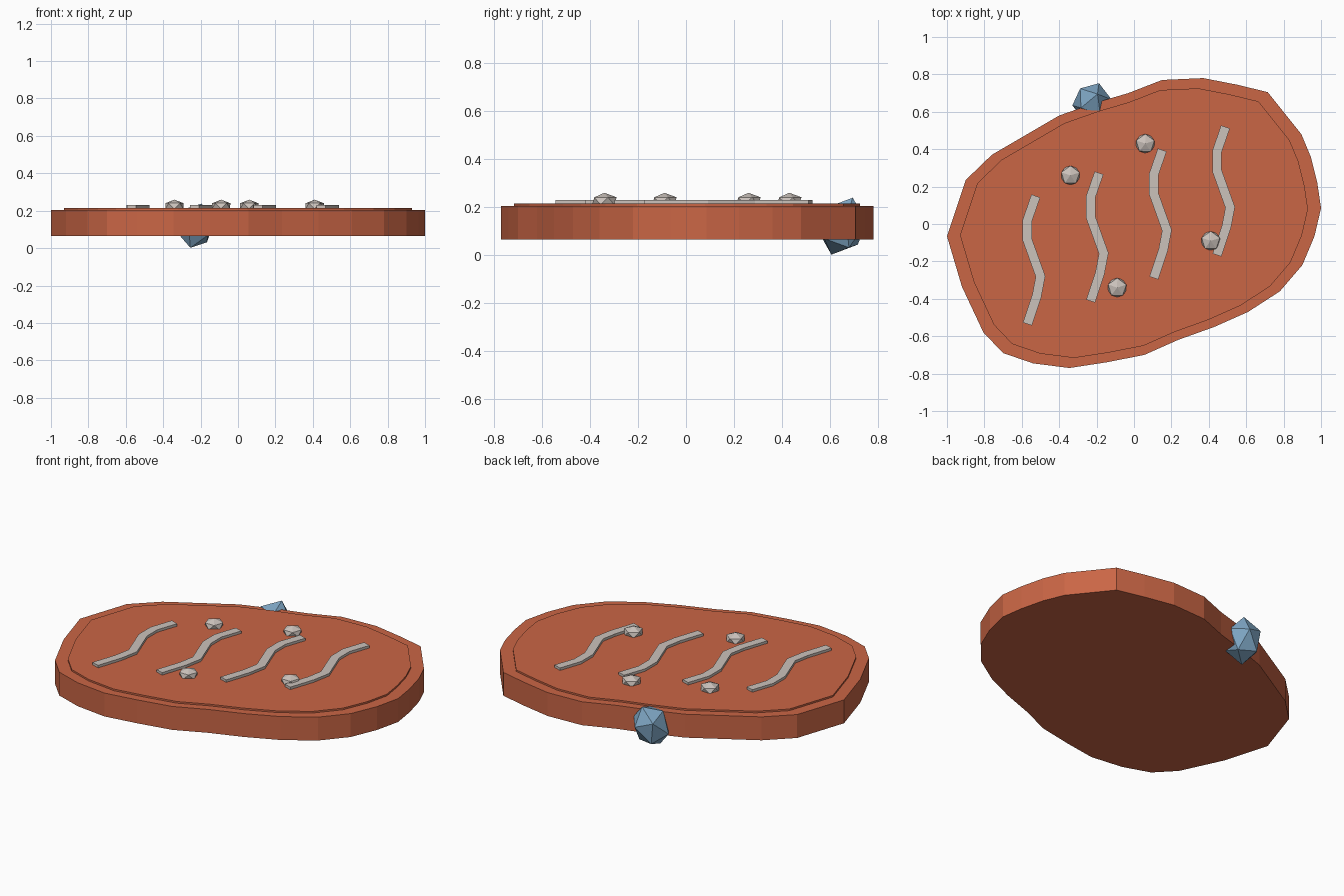
import bpy, bmesh
from mathutils import Vector, Matrix

if "Cube" in bpy.data.objects:
    bpy.data.objects.remove(bpy.data.objects["Cube"], do_unlink=True)


def make_material(name, rgb):
    m = bpy.data.materials.new(name)
    m.use_nodes = True
    color = (*rgb, 1)
    m.diffuse_color = color
    bsdf = next(n for n in m.node_tree.nodes if n.type == 'BSDF_PRINCIPLED')
    bsdf.inputs["Base Color"].default_value = color
    bsdf.inputs["Roughness"].default_value = 0.8
    return m


terracotta = make_material("terracotta", (0.59, 0.132, 0.06))
pale_stone = make_material("pale stone", (0.6, 0.54, 0.5))
blue_stone = make_material("blue stone", (0.21, 0.38, 0.55))


def finish(name, bm, material):
    bmesh.ops.recalc_face_normals(bm, faces=bm.faces)
    mesh = bpy.data.meshes.new(name)
    bm.to_mesh(mesh)
    bm.free()
    mesh.materials.append(material)
    obj = bpy.data.objects.new(name, mesh)
    bpy.context.collection.objects.link(obj)
    return obj


def prism(name, points, bottom, top, material):
    """Upright prism over a closed outline."""
    bm = bmesh.new()
    base = bm.faces.new([bm.verts.new((x, y, bottom)) for x, y in points])
    result = bmesh.ops.extrude_face_region(bm, geom=[base], use_keep_orig=True)
    moved = [g for g in result["geom"] if isinstance(g, bmesh.types.BMVert)]
    bmesh.ops.translate(bm, vec=(0, 0, top - bottom), verts=moved)
    return finish(name, bm, material)


def ribbon(path, width):
    """Closed outline of constant width around a path, with mitred bends."""
    pts = [Vector(p) for p in path]
    left, right = [], []
    for i, p in enumerate(pts):
        a = (p - pts[i - 1]).normalized() if i else None
        b = (pts[i + 1] - p).normalized() if i < len(pts) - 1 else None
        a, b = a or b, b or a
        t = (a + b).normalized()
        offset = Vector((-t.y, t.x)) * (width / 2 / t.dot(a))
        left.append(p + offset)
        right.append(p - offset)
    return left + right[::-1]


def stone(name, location, radius, height, material, axis=(0, 0, 1), spin=0):
    """Faceted stone: a stretched icosahedron leaning along an axis."""
    bm = bmesh.new()
    bmesh.ops.create_icosphere(bm, subdivisions=1, radius=1)
    lean = Vector((0, 0, 1)).rotation_difference(Vector(axis)).to_matrix().to_4x4()
    matrix = (Matrix.Translation(location) @ lean @ Matrix.Rotation(spin, 4, 'Z')
              @ Matrix.Diagonal((radius, radius, height, 1)))
    bm.transform(matrix)
    return finish(name, bm, material)


# Irregular slab and its slightly smaller raised top
outline = [
    (0.37, 0.78), (0.15, 0.77), (-0.03, 0.70), (-0.20, 0.65), (-0.40, 0.58),
    (-0.76, 0.37), (-0.90, 0.235), (-1.0, -0.065), (-0.92, -0.335),
    (-0.805, -0.58), (-0.70, -0.69), (-0.54, -0.745), (-0.345, -0.77),
    (-0.15, -0.74), (0.055, -0.70), (0.235, -0.62), (0.43, -0.55),
    (0.61, -0.47), (0.78, -0.36), (0.90, -0.22), (0.965, -0.065),
    (1.0, 0.085), (0.98, 0.22), (0.945, 0.36), (0.895, 0.48),
    (0.715, 0.705), (0.55, 0.745)]
prism("slab", outline, 0.065, 0.205, terracotta)
prism("raised_top", [(x * 0.93, y * 0.93) for x, y in outline], 0.2, 0.215, terracotta)

# Wavy strips, each shifted diagonally from the last
wave = [(-0.525, 0.15), (-0.57, 0.02), (-0.57, -0.085),
        (-0.50, -0.28), (-0.52, -0.385), (-0.57, -0.535)]
for i in range(4):
    shifted = [(x + 0.338 * i, y + 0.123 * i) for x, y in wave]
    prism(f"wavy_strip_{i + 1}", ribbon(shifted, 0.05), 0.21, 0.23, pale_stone)

# Pebbles on top
for i, (x, y) in enumerate([(-0.34, 0.26), (0.06, 0.43), (0.41, -0.09), (-0.09, -0.34)]):
    stone(f"pebble_{i + 1}", (x, y, 0.225), 0.057, 0.034, pale_stone, spin=0.3)

# Leaning rock set in the back edge
stone("edge_rock", (-0.225, 0.65, 0.12), 0.105, 0.13, blue_stone, axis=(0.03, 0.045, 0.12))
